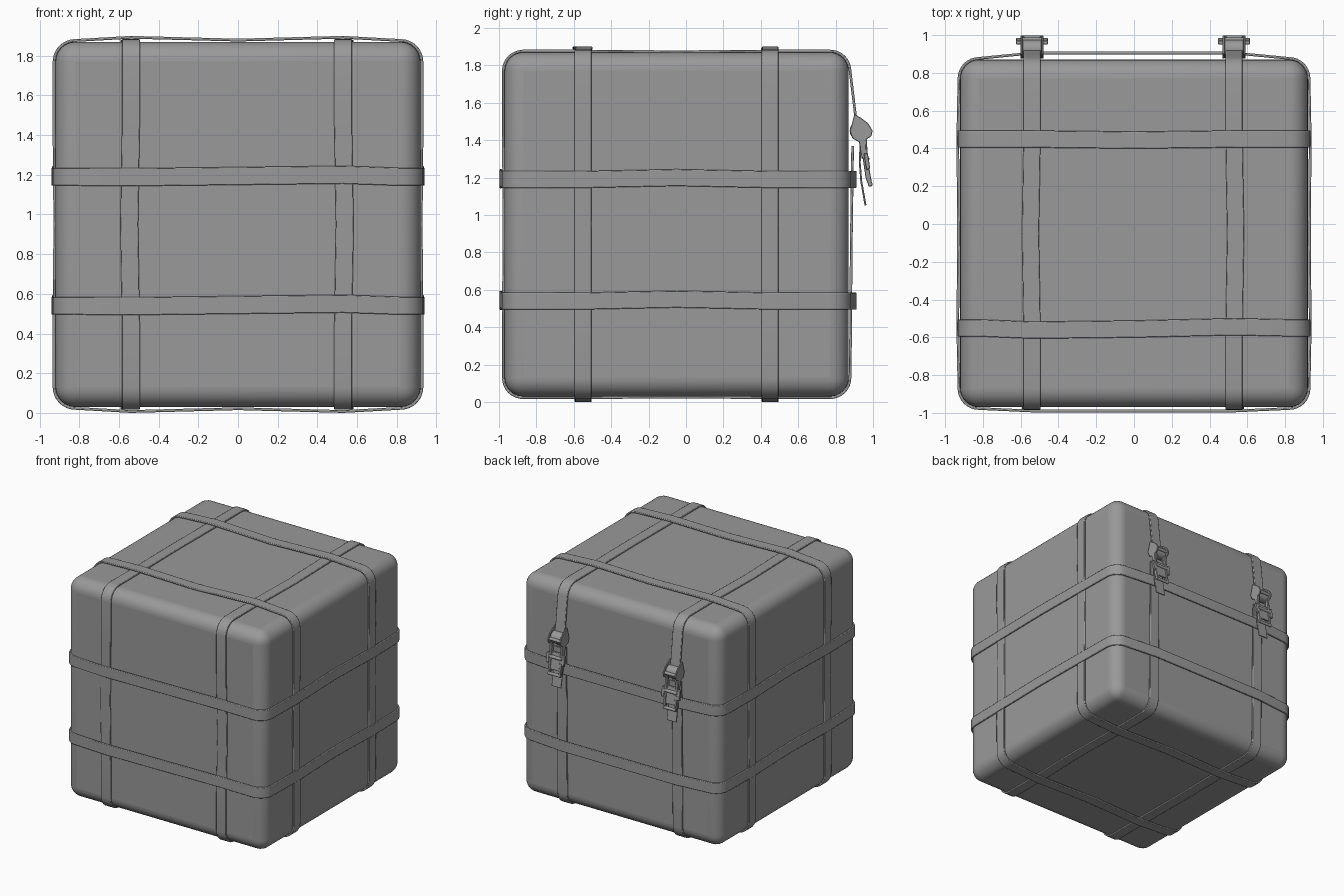
import bpy, bmesh, math
from mathutils import Vector

cube = bpy.data.objects.get("Cube")
if cube:
    bpy.data.objects.remove(cube)

grey = bpy.data.materials.new("plain_grey")
grey.use_nodes = True
COLOUR = (0.32, 0.32, 0.32, 1)
grey.diffuse_color = COLOUR
grey.node_tree.nodes["Principled BSDF"].inputs["Base Color"].default_value = COLOUR

CENTRE = Vector((0, -0.05, 0.95))
HALF = 0.92
RADIUS = 0.1
WIDTH, THICK = 0.09, 0.014


def finish(name, bm, bevel=0.0, segments=2, angle=40):
    bmesh.ops.recalc_face_normals(bm, faces=bm.faces)
    mesh = bpy.data.meshes.new(name)
    bm.to_mesh(mesh)
    bm.free()
    ob = bpy.data.objects.new(name, mesh)
    bpy.context.collection.objects.link(ob)
    mesh.materials.append(grey)
    if bevel:
        mod = ob.modifiers.new("soft_edges", 'BEVEL')
        mod.width, mod.segments = bevel, segments
        mod.limit_method, mod.angle_limit = 'ANGLE', math.radians(50)
    bpy.ops.object.select_all(action='DESELECT')
    ob.select_set(True)
    bpy.context.view_layer.objects.active = ob
    bpy.ops.object.shade_smooth_by_angle(angle=math.radians(angle))
    return ob


def ribbon(name, path, lateral, closed, width=WIDTH, thick=THICK):
    """Flat strap swept along path; thickness grows to the outside."""
    bm = bmesh.new()
    n = len(path)
    rings = []
    for i, p in enumerate(path):
        a = path[i - 1] if closed or i else p
        b = path[(i + 1) % n] if closed or i < n - 1 else p
        out = (b - a).cross(lateral).normalized()
        if out.dot(p - CENTRE) < 0:
            out.negate()
        side = lateral * width / 2
        rings.append([bm.verts.new(v) for v in (
            p - side, p + side, p + side + out * thick, p - side + out * thick)])
    for i in range(n if closed else n - 1):
        r, s = rings[i], rings[(i + 1) % n]
        for k in range(4):
            bm.faces.new((r[k], r[(k + 1) % 4], s[(k + 1) % 4], s[k]))
    if not closed:
        bm.faces.new(rings[0])
        bm.faces.new(rings[-1][::-1])
    return finish(name, bm, 0.004, 2)


def loop_path(u, v, lateral, offset, sides):
    """Rounded square path; each side lists (position, lift, sideways drift)."""
    path = []
    for q, keys in enumerate(sides):
        out = (u, v, -u, -v)[q]
        along = (v, -u, -v, u)[q]
        base = CENTRE - lateral * CENTRE.dot(lateral) + lateral * offset
        for t, lift, drift in keys:
            path.append(base + out * (HALF + lift) + along * t + lateral * drift)
        corner = base + (out + along) * (HALF - RADIUS)
        for k in range(9):
            a = math.pi / 2 * k / 8
            path.append(corner + (out * math.cos(a) + along * math.sin(a)) * RADIUS)
    return path


def prism(name, profile, x, width, bevel=0.003):
    """Side profile in y and z, extruded across x."""
    bm = bmesh.new()
    face = bm.faces.new([bm.verts.new((x - width / 2, y, z)) for y, z in profile])
    new = bmesh.ops.extrude_face_region(bm, geom=[face])["geom"]
    bmesh.ops.translate(bm, vec=(width, 0, 0),
                        verts=[g for g in new if isinstance(g, bmesh.types.BMVert)])
    return finish(name, bm, bevel, 1)


def disc(y, z, r, n=20):
    return [(y + r * math.cos(math.tau * k / n), z + r * math.sin(math.tau * k / n))
            for k in range(n)]


X, Y, Z = Vector((1, 0, 0)), Vector((0, 1, 0)), Vector((0, 0, 1))

# Rounded case
bm = bmesh.new()
bmesh.ops.create_cube(bm, size=2 * HALF)
bmesh.ops.translate(bm, vec=CENTRE, verts=bm.verts)
finish("case", bm, RADIUS, 8)


def bulge(peak, mid, drift=0.0, left=-0.54, right=0.53):
    return [(left, peak, 0), (0, mid, drift), (right, peak, 0)]


# Straps around the sides, top and bottom
for name, y, tilt in (("front", -0.55, -0.012), ("rear", 0.45, 0.0)):
    top = [(-0.53, 0.016, tilt * -0.5), (0, 0.002, -0.006), (0.54, 0.016, tilt)]
    flat = bulge(0.001, -0.004)
    ribbon(name + "_upright_strap", loop_path(X, Z, Y, y, (
        flat, top, flat, bulge(0.016, 0.002))), Y, True)

# Level straps, lifted over the uprights
for name, z in (("lower", 0.54), ("upper", 1.19)):
    side = bulge(0.006, 0.002, 0.01, -0.5, 0.5)
    front = [(-0.54, 0.013, -0.002), (0, 0.013, 0.004), (0.53, 0.013, 0.01)]
    back = [(-0.53, 0.028, 0), (0.54, 0.028, 0)]
    ribbon(name + "_level_strap", loop_path(X, Y, Z, z, (side, back, side, front)),
           Z, True)

# Buckled straps running front to back
for name, x, bow in (("right", -0.54, -0.008), ("left", 0.53, 0.008)):
    side = bulge(0.0, -0.004, bow, -0.5, 0.5)
    full = loop_path(Y, Z, X, x, ([], side, side, side))
    head = [Vector((x, 0.915, 1.44)), Vector((x, 0.898, 1.54))]
    tail = [Vector((x, 0.873, 0.35)), Vector((x, 0.876, 0.8)), Vector((x, 0.884, 1.37))]
    ribbon(name + "_buckled_strap", head + full[1:] + tail, X, False)

    # Buckle: roller, cheeks, lever, wings, bars and loose strap end
    prism(name + "_buckle_roller", disc(0.925, 1.45, 0.05), x, 0.1)
    for s in (-1, 1):
        prism(name + "_buckle_cheek", [
            (0.885, 1.48), (0.9, 1.54), (0.935, 1.52), (0.975, 1.49), (0.998, 1.45),
            (0.99, 1.42), (0.965, 1.405), (0.962, 1.32), (0.94, 1.3), (0.925, 1.39),
            (0.89, 1.41), (0.875, 1.45)], x + s * 0.055, 0.012)
        prism(name + "_buckle_lever_arm", [
            (0.94, 1.42), (0.965, 1.42), (0.975, 1.28), (0.996, 1.16),
            (0.978, 1.15), (0.96, 1.2), (0.945, 1.3)], x + s * 0.05, 0.02)
        prism(name + "_buckle_wing", [
            (0.95, 1.33), (0.972, 1.33), (0.985, 1.25), (0.965, 1.24)], x + s * 0.071, 0.026)
    prism(name + "_buckle_plate", [
        (0.945, 1.34), (0.96, 1.34), (0.985, 1.2), (0.97, 1.2)], x, 0.09)
    for y, z in ((0.985, 1.165), (0.968, 1.3), (0.975, 1.45)):
        prism(name + "_buckle_bar", disc(y, z, 0.013, 10), x, 0.12)
    ends = [(0.928, 1.38), (0.924, 1.28), (0.932, 1.18), (0.955, 1.05)]
    ribbon(name + "_loose_strap_end", [Vector((x, y, z)) for y, z in ends],
           X, False, WIDTH, 0.01)
